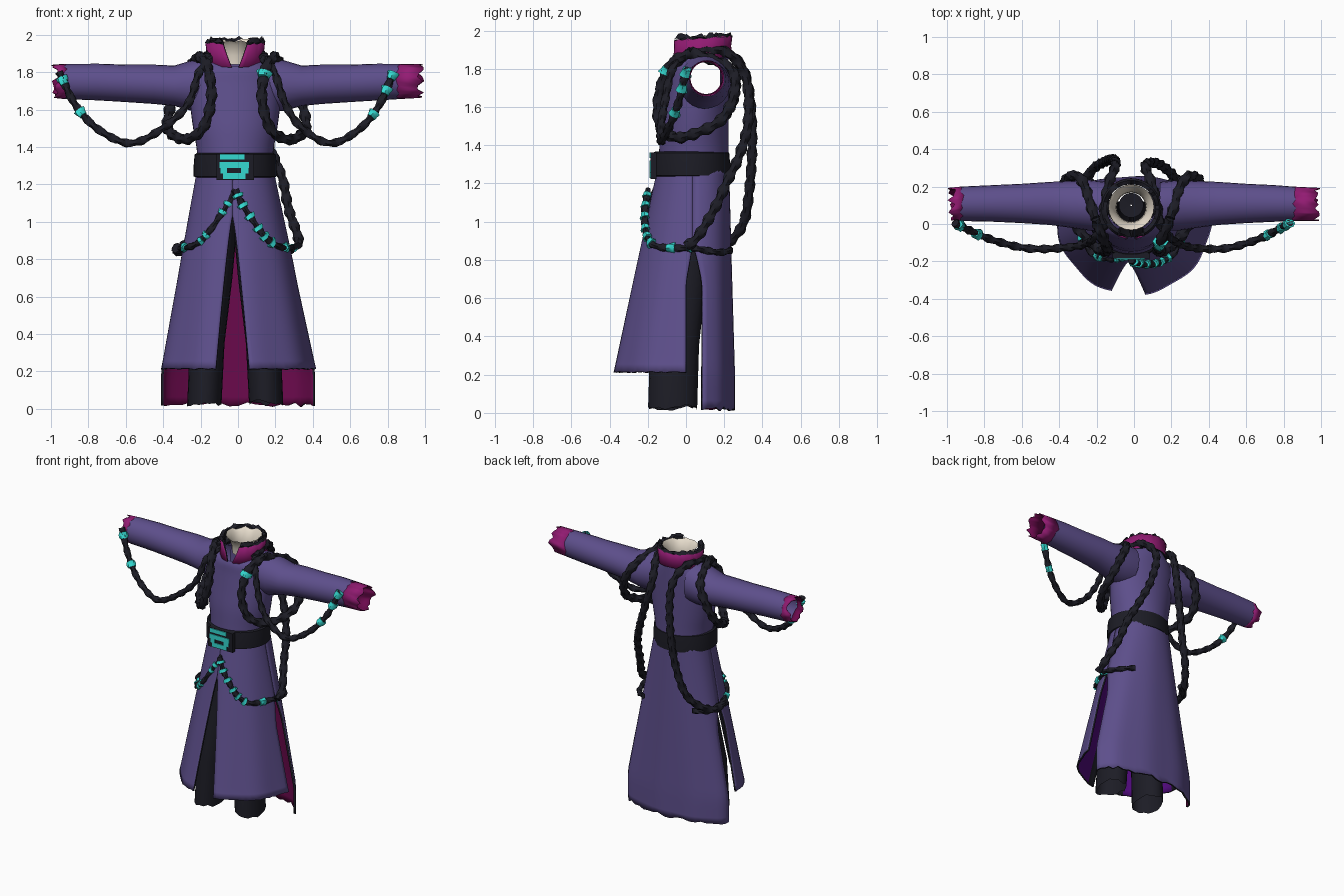
import bpy, bmesh, random
from math import sin, cos, pi, asin, sqrt
from mathutils import Vector

random.seed(4)
if "Cube" in bpy.data.objects:
    bpy.data.objects.remove(bpy.data.objects["Cube"])


def material(name, rgb):
    m = bpy.data.materials.new(name)
    m.use_nodes = True
    m.diffuse_color = (*rgb, 1)
    node = next(n for n in m.node_tree.nodes if n.type == "BSDF_PRINCIPLED")
    node.inputs["Base Color"].default_value = (*rgb, 1)
    node.inputs["Roughness"].default_value = 0.8
    return m


PURPLE = material("coat purple", (.11, .078, .26))
MAGENTA = material("trim magenta", (.29, .011, .17))
WINE = material("lining wine", (.15, .003, .075))
VIOLET = material("lining violet", (.08, .003, .2))
DARK = material("charcoal", (.012, .012, .019))
TEAL = material("glowing teal", (.035, .7, .64))
CREAM = material("cream", (.84, .76, .64))
CX = -.015


def finish(bm, name, mats, recalc=False):
    if recalc:
        bmesh.ops.recalc_face_normals(bm, faces=bm.faces)
    mesh = bpy.data.meshes.new(name)
    bm.to_mesh(mesh)
    bm.free()
    ob = bpy.data.objects.new(name, mesh)
    bpy.context.collection.objects.link(ob)
    for m in mats:
        mesh.materials.append(m)
    bpy.ops.object.select_all(action="DESELECT")
    ob.select_set(True)
    bpy.context.view_layer.objects.active = ob
    bpy.ops.object.shade_smooth_by_angle(angle=.7)
    return ob


def loft(name, rows, mats, closed=True, caps=False, keep=None, trim=0):
    """Skin rows of points; keep(center) decides which faces stay, trim marks edge columns."""
    bm = bmesh.new()
    grid = [[bm.verts.new(p) for p in row] for row in rows]
    n = len(rows[0])
    for a, b in zip(grid, grid[1:]):
        for i in range(n if closed else n - 1):
            j = (i + 1) % n
            f = bm.faces.new((a[i], b[i], b[j], a[j]))
            if trim and (i < trim or i >= n - 1 - trim):
                f.material_index = 2
            if keep and not keep(f.calc_center_median()):
                bm.faces.remove(f)
    if caps:
        bm.faces.new(grid[0])
        bm.faces.new(grid[-1])
    return finish(bm, name, mats, recalc=closed)


def thicken(ob, depth):
    """Lining takes the next material slot, the rim takes the last."""
    mod = ob.modifiers.new("lining", "SOLIDIFY")
    mod.thickness, mod.offset = depth, -1
    mod.material_offset, mod.material_offset_rim = 1, 3


def oval(x, y, z, rx, ry, n=32, jag=0):
    return [Vector((x + rx * sin(2 * pi * i / n), y - ry * cos(2 * pi * i / n),
                    z + random.uniform(-jag, jag))) for i in range(n)]


def spline(pts, steps=14):
    """Smooth path through the points."""
    p = [Vector(q) for q in pts]
    p = [2 * p[0] - p[1]] + p + [2 * p[-1] - p[-2]]
    out = []
    for a, b, c, d in zip(p, p[1:], p[2:], p[3:]):
        for k in range(steps):
            t = k / steps
            out.append(.5 * (2 * b + (c - a) * t + (2 * a - 5 * b + 4 * c - d) * t * t
                             + (3 * b - a - 3 * c + d) * t ** 3))
    return out + [p[-2]]


def sweep(name, path, radius, mat):
    """Twisted two-strand cord along a path."""
    rows, n, run = [], 8, 0
    tangent = (path[1] - path[0]).normalized()
    side = tangent.orthogonal().normalized()
    for i, p in enumerate(path):
        new = (path[min(i + 1, len(path) - 1)] - path[max(i - 1, 0)]).normalized()
        side = (tangent.rotation_difference(new) @ side).normalized()
        tangent = new
        up = tangent.cross(side)
        run += (p - path[i - 1]).length if i else 0
        row = []
        for k in range(n):
            a = 2 * pi * k / n
            r = radius * (1 + .22 * sin(2 * a + run * 75))
            row.append(p + r * (cos(a) * side + sin(a) * up))
        rows.append(row)
    return loft(name, rows, [mat], caps=True)


def rope(name, pts, radius, beads=(), swell=1.35):
    path = spline(pts)
    sweep(name, path, radius, DARK)
    for f in beads:
        i = min(int(f * len(path)), len(path) - 4)
        sweep(name + "_bead", path[i:i + 4], radius * swell, TEAL)


def box(name, center, size, mat):
    bm = bmesh.new()
    bmesh.ops.create_cube(bm, size=1)
    for v in bm.verts:
        v.co = Vector(center) + v.co * Vector(size)
    return finish(bm, name, [mat])


# Torso shell with open armholes and a neck notch: z, half width, front y
TORSO = [(1.25, .2, -.15), (1.38, .205, -.14), (1.5, .225, -.13), (1.62, .24, -.11),
         (1.74, .245, -.09), (1.81, .225, -.08), (1.85, .18, -.055), (1.88, .13, -.03)]


def on_torso(c):
    armhole = abs(c.x - CX) > .16 and (c.y - .1) ** 2 + (c.z - 1.74) ** 2 < .0105
    notch = c.z > 1.83 and c.y < .05 and abs(c.x - CX) < .07
    return not (armhole or notch)


rows = [oval(CX, (p.z + .223) / 2, p.x, p.y, (.223 - p.z) / 2, 40) for p in spline(TORSO, 4)]
loft("coat_torso", rows, [PURPLE], keep=on_torso)

# Sleeves and cuffs: x, y, z, depth radius, height radius
SLEEVE = [(.14, .095, 1.735, .13, .145), (.24, .1, 1.728, .135, .137),
          (.34, .105, 1.727, .125, .108), (.45, .11, 1.735, .115, .105),
          (.6, .11, 1.74, .105, .1), (.75, .11, 1.747, .098, .098)]


def arm_ring(s, x, y, z, ry, rz, jag=0):
    return [Vector((s * (x + random.uniform(-jag, jag)), y + ry * cos(2 * pi * i / 24),
                    z + rz * sin(2 * pi * i / 24))) for i in range(24)]


for s, side, cuff in ((1, "left", .855), (-1, "right", .92)):
    wrist = arm_ring(s, cuff, .108, 1.75, .092, .094, .012)
    loft(side + "_sleeve", [arm_ring(s, *r) for r in SLEEVE] + [wrist], [PURPLE])
    thicken(loft(side + "_cuff", [wrist, arm_ring(s, .975, .105, 1.752, .088, .09, .022)],
                 [MAGENTA, WINE]), .006)


# Skirt surface by angle (0 is front, positive to the left) and height
def skirt_size(z):
    t = min(1, (1.3 - z) / 1.1)
    return .2 + .218 * t, .18 + .235 * t, .19 + .03 * t, CX * (1 - t)


def skirt(th, z, drop=0):
    rx, front, back, cx = skirt_size(z)
    fold = 1 + .012 * (1.3 - z) * sin(9 * th)
    c = cos(th)
    y = -front * c if c > 0 else back * abs(c) ** .8
    return Vector((cx + rx * fold * sin(th), .035 + y * fold, z + drop))


def panel(name, hem, start, end, mats, jag, trim):
    rows = []
    for k in range(25):
        z = 1.3 + (hem - 1.3) * k / 24
        a, b = start(z), end(z)
        rows.append([skirt(a + (b - a) * i / 24, z, random.uniform(0, jag) if k == 24 else 0)
                     for i in range(25)])
    thicken(loft(name, rows, mats, closed=False, trim=trim), .014)


def slit(z, s):
    half = .09 * (max(0, 1.03 - z) / .82) ** .8
    rx, front, back, cx = skirt_size(z)
    return asin((-.03 - cx + s * half) / rx)


def side_edge(z, depth):
    gap = .036 * max(0, min(1, (.88 - z) / .2))
    return asin(gap / skirt_size(z)[depth])


FRONT = [PURPLE, VIOLET, PURPLE, DARK]
panel("left_front_skirt", .21, lambda z: slit(z, 1), lambda z: pi / 2 - side_edge(z, 1),
      FRONT, .008, 3)
panel("right_front_skirt", .21, lambda z: side_edge(z, 1) - pi / 2, lambda z: slit(z, -1),
      FRONT, .008, 3)
panel("back_skirt", .01, lambda z: pi / 2 + side_edge(z, 2), lambda z: 1.5 * pi - side_edge(z, 2),
      [PURPLE, WINE, DARK], .025, 0)

# Trouser legs
for s, side in ((1, "left"), (-1, "right")):
    loft(side + "_trouser_leg", [
        oval(CX + s * .06, .0, 1.1, .075, .12, 20), oval(CX + s * .075, .0, .92, .08, .12, 20),
        oval(CX + s * .105, -.02, .7, .09, .125, 20),
        oval(CX + s * .15, -.06, .35, .093, .128, 20),
        oval(CX + s * .165, -.07, .03, .092, .128, 20, .018)], [DARK])

# Belt and buckle
belt = [oval(CX, .027, z, rx, rx - .018, 40) for z, rx in
        ((1.367, .205), (1.36, .217), (1.3, .222), (1.242, .222), (1.237, .207))]
loft("belt", belt, [DARK])
box("buckle", (CX, -.17, 1.293), (.2, .03, .14), DARK)
for name, x, z, w, h in (("top", -.015, 1.347, .13, .028), ("upper", -.005, 1.303, .16, .032),
                         ("lower", -.005, 1.244, .12, .032), ("left", .05, 1.273, .04, .03),
                         ("right", -.06, 1.273, .035, .03)):
    box("buckle_inlay_" + name, (CX + x, -.186, z), (w, .009, h), TEAL)

# Neck, collar and fur edging
loft("neck", [oval(CX, .09, z, r, r, 24, j) for z, r, j in
              ((1.968, .122, .012), (1.945, .1, 0), (1.89, .082, 0), (1.842, .078, 0))], [CREAM])
loft("neck_shadow", [oval(CX, .1, z, r, r, 24) for z, r in ((1.875, .066), (1.87, .004))], [DARK])


def collar_row(z, r, rise, gap, jag=0):
    row = []
    for i in range(41):
        a = gap + (2 * pi - 2 * gap) * i / 40
        row.append(Vector((CX + r * sin(a), .083 - r * cos(a),
                           z - rise * cos(a) + random.uniform(-jag, jag))))
    return row


thicken(loft("collar", [collar_row(1.96, .16, .01, .42, .006), collar_row(1.9, .153, .018, .28),
                        collar_row(1.846, .162, .02, .12)], [MAGENTA, DARK], closed=False), .01)
loft("collar_fur", [collar_row(1.96, .161, .008, .45, .008), collar_row(1.977, .15, .005, .5, .014),
                    collar_row(1.968, .13, .005, .5, .014), collar_row(1.93, .13, .01, .45, .01)],
     [DARK], closed=False)


# Shoulder loops, sleeve swags
def mirrored(s, pts, stretch=1):
    return [(s * x * (stretch if x > .3 else 1) + CX / 2, y, z) for x, y, z in pts]


LOOP = [(.2, .03, 1.885), (.155, -.08, 1.82), (.135, -.14, 1.66), (.18, -.135, 1.5),
        (.27, -.05, 1.44), (.35, .07, 1.47), (.37, .18, 1.53), (.34, .25, 1.66),
        (.27, .23, 1.8), (.2, .03, 1.885)]
SWAG = [(.13, .02, 1.88), (.2, -.07, 1.8), (.26, -.11, 1.63), (.35, -.13, 1.5), (.5, -.13, 1.42),
        (.65, -.09, 1.49), (.76, -.04, 1.62), (.84, .005, 1.8)]
for s, side, stretch, beads in ((1, "left", 1, (.79, .9, .97)), (-1, "right", 1.13, (.8, .94))):
    rope(side + "_shoulder_loop", mirrored(s, LOOP), .027, (.13,) if s > 0 else ())
    rope(side + "_sleeve_swag", mirrored(s, SWAG, stretch), .02, beads)

# Cords hanging down the back to the hips
rope("left_back_cord", [(.14, .0, 1.88), (.1, .2, 1.89), (.06, .31, 1.76), (.12, .325, 1.53),
                        (.19, .28, 1.35), (.24, .22, 1.22), (.27, .15, 1.07), (.32, .06, .92),
                        (.32, 0, .87)], .025)
rope("right_back_cord", [(-.17, .0, 1.88), (-.14, .2, 1.89), (-.1, .31, 1.77), (-.11, .345, 1.5),
                         (-.15, .335, 1.2), (-.22, .29, .97), (-.31, .15, .85), (-.33, 0, .86)], .025)


# Beaded hip cords lying on the skirt; the right one sinks into the cloth near the middle
def on_skirt(x, z, lift):
    rx, front, back, cx = skirt_size(z)
    return (CX + x, .035 - front * sqrt(max(0, 1 - (x / rx) ** 2)) - lift, z)


HIP = [(0, 1.17), (.04, 1.09), (.1, 1.0), (.16, .92), (.23, .87), (.3, .86)]
for s, side, lift, slope, swell, beads in (
        (1, "left", .025, 0, 1.5, (.05, .16, .28, .4, .5, .6, .75, .92)),
        (-1, "right", -.012, .08, 1.4, (.15, .24, .48, .56, .75))):
    pts = [on_skirt(s * x, z, lift + slope * x) for x, z in HIP]
    pts += [(CX + s * .315, .05, .86), (CX + s * .28, .17, .84), (CX + s * .2, .235, .85)]
    rope(side + "_hip_cord", pts, .017, [b * .72 for b in beads], swell)
